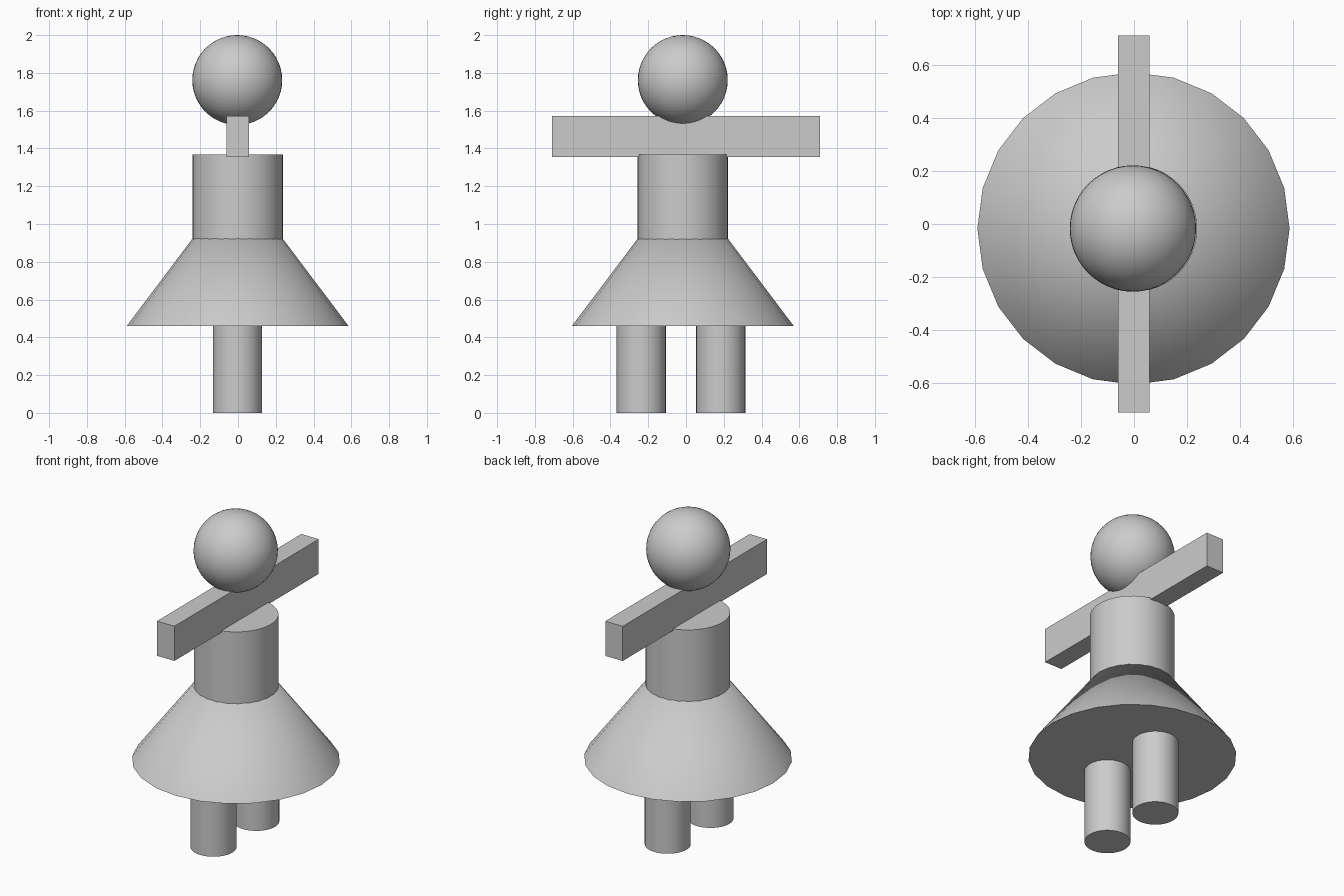
import bpy
from math import radians

if "Cube" in bpy.data.objects:
    bpy.data.objects.remove(bpy.data.objects["Cube"])

CY = -0.017  # the figure sits slightly forward of the arm bar's centre


def finish(name, smooth=True):
    ob = bpy.context.object
    ob.name = name
    ob.data.name = name
    if smooth:
        bpy.ops.object.shade_smooth_by_angle(angle=radians(30))
    return ob


def cylinder(name, radius, x, y, z0, z1):
    bpy.ops.mesh.primitive_cylinder_add(vertices=48, radius=radius, depth=z1 - z0,
                                        location=(x, y, (z0 + z1) / 2))
    return finish(name)


# Head
bpy.ops.mesh.primitive_uv_sphere_add(segments=48, ring_count=24, radius=0.238,
                                     location=(-0.004, CY, 1.762))
finish("head")

# Arms: one straight bar
bpy.ops.mesh.primitive_cube_add(size=1, location=(-0.001, 0, 1.464))
bpy.context.object.scale = (0.12, 1.42, 0.216)
bpy.ops.object.transform_apply(location=False, rotation=False, scale=True)
finish("arms", smooth=False)

# Torso, running down into the skirt
cylinder("torso", 0.239, -0.001, CY, 0.88, 1.367)

# Skirt: 24-sided cone, its tip hidden in the torso
Z0, Z1 = 0.459, 1.24
bpy.ops.mesh.primitive_cone_add(vertices=24, radius1=0.588, radius2=0, depth=Z1 - Z0,
                                location=(-0.002, CY, (Z0 + Z1) / 2))
finish("skirt")

# Legs, ending just inside the skirt
for name, y in (("left_leg", -0.237), ("right_leg", 0.184)):
    cylinder(name, 0.13, -0.003, y, 0, 0.48)
